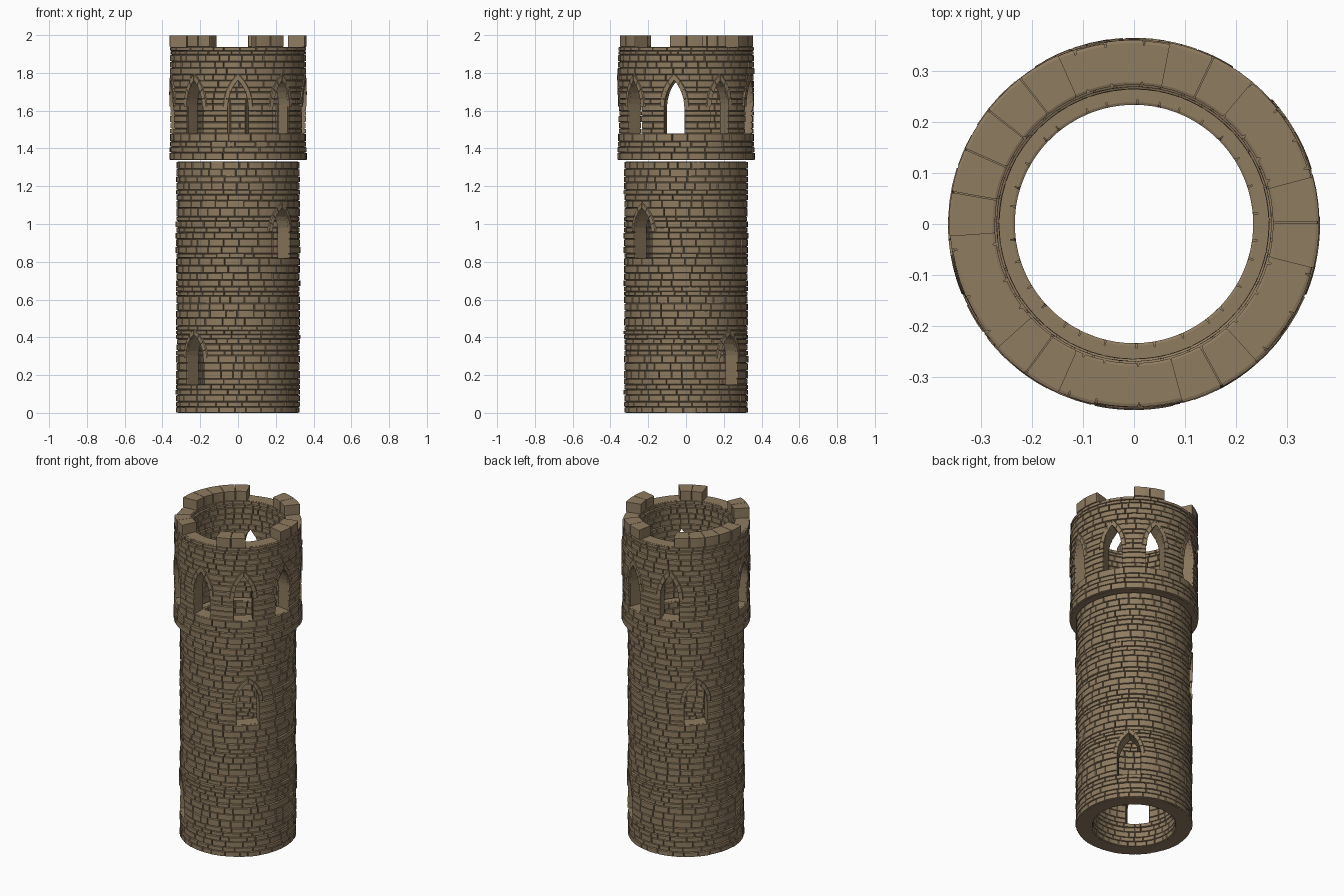
import bpy, math, random

if "Cube" in bpy.data.objects:
    bpy.data.objects.remove(bpy.data.objects["Cube"])
random.seed(4)
D = math.radians


def material(name, rgb):
    m = bpy.data.materials.new(name)
    m.diffuse_color = (*rgb, 1)
    m.use_nodes = True
    m.node_tree.nodes["Principled BSDF"].inputs["Base Color"].default_value = m.diffuse_color
    return m


STONE = material("brown stone", (0.275, 0.2, 0.118))


class Window:
    """Pointed opening facing angle c: sill, spring, apex heights, half width w."""
    def __init__(self, c, sill, spring, apex, w):
        self.c, self.sill, self.spring, self.apex, self.w = D(c), sill, spring, apex, w
        h = apex - spring
        self.R = (h * h + w * w) / (2 * w)

    def half(self, z):
        if z <= self.spring:
            return self.w
        return max(0, self.w - self.R + math.sqrt(max(0, self.R ** 2 - (z - self.spring) ** 2)))


class Part:
    """Collects blocks into one mesh object."""
    def __init__(self, name):
        self.name, self.v, self.f = name, [], []

    def block(self, layers, cols, point):
        """Closed block; point(layer, t, top) gives a corner, layers run inside to outside."""
        b, L = len(self.v), len(layers)
        for lay in layers:
            for j in range(cols + 1):
                for top in (0, 1):
                    self.v.append(point(lay, j / cols, top))
        i = lambda k, j, t: b + (k * (cols + 1) + j) * 2 + t
        for j in range(cols):
            self.f.append((i(0, j, 0), i(0, j, 1), i(0, j + 1, 1), i(0, j + 1, 0)))
            self.f.append((i(L-1, j, 0), i(L-1, j + 1, 0), i(L-1, j + 1, 1), i(L-1, j, 1)))
            for k in range(L - 1):
                self.f.append((i(k, j, 0), i(k, j + 1, 0), i(k + 1, j + 1, 0), i(k + 1, j, 0)))
                self.f.append((i(k, j, 1), i(k + 1, j, 1), i(k + 1, j + 1, 1), i(k, j + 1, 1)))
        for k in range(L - 1):
            self.f.append((i(k, 0, 0), i(k + 1, 0, 0), i(k + 1, 0, 1), i(k, 0, 1)))
            self.f.append((i(k, cols, 0), i(k, cols, 1), i(k + 1, cols, 1), i(k + 1, cols, 0)))

    def sector(self, left, right, z0, z1, layers, cols):
        """Curved brick between two (angle, side, window) edges."""
        def edge(e, r, z):
            return e[0] + (e[1] * math.asin(e[2].half(z) / r) if e[2] else 0)

        def point(lay, t, top):
            r, g = lay
            z = z1 - g if top else z0 + g
            a0, a1 = edge(left, r, z) + g / r, edge(right, r, z) - g / r
            if a1 < a0:
                a0 = a1 = (a0 + a1) / 2
            a = a0 + (a1 - a0) * t
            return (r * math.cos(a), r * math.sin(a), z)
        self.block(layers, cols, point)

    def finish(self):
        me = bpy.data.meshes.new(self.name)
        me.from_pydata(self.v, [], self.f)
        me.materials.append(STONE)
        me.update()
        bpy.context.collection.objects.link(bpy.data.objects.new(self.name, me))


def brick_layers(rin, rout):
    return [(rin, 0.003), (rin + 0.005, 0.001), (rout - 0.006, 0.001), (rout, 0.003)]


def heights(stops, lo, hi):
    """Uneven course heights that land on every stop."""
    out = [stops[0]]
    for a, b in zip(stops, stops[1:]):
        n = max(1, round((b - a) / ((lo + hi) / 2)))
        w = [random.uniform(lo, hi) for _ in range(n)]
        for k in range(n):
            out.append(a + (b - a) * sum(w[:k + 1]) / sum(w))
    return out


def wall(name, zs, rin, rout, windows, length):
    bricks, core = Part(name + "_bricks"), Part(name + "_mortar")
    for z0, z1 in zip(zs, zs[1:]):
        ro, ri = rout + random.uniform(-0.003, 0.001), rin + random.uniform(-0.002, 0.003)
        ws = sorted((w for w in windows if w.sill < z1 - 1e-4 and w.apex > z0 + 1e-4), key=lambda w: w.c)
        if ws:
            spans = [((a.c, 1, a), (b.c + (math.tau if n == len(ws) - 1 else 0), -1, b))
                     for n, (a, b) in enumerate(zip(ws, ws[1:] + ws[:1]))]
        else:
            s = random.uniform(0, 1)
            spans = [((s, 0, None), (s + math.tau, 0, None))]
        for left, right in spans:
            ang = [e[0] + (e[1] * math.asin(e[2].half(z0) / ri) if e[2] else 0) for e in (left, right)]
            n = max(1, round((ang[1] - ang[0]) * ro / (length * random.uniform(0.85, 1.15))))
            step = (ang[1] - ang[0]) / n
            edges = [left] + [(ang[0] + step * (k + random.uniform(-0.25, 0.25)), 0, None)
                              for k in range(1, n)] + [right]
            for a, b in zip(edges, edges[1:]):
                bricks.sector(a, b, z0, z1, brick_layers(ri, ro + random.uniform(-0.002, 0.002)), 3)
            core.sector(left, right, z0, z1, [(rin + 0.009, 0), (rout - 0.01, 0)], max(4, int(step * n * 9)))
    bricks.finish()
    core.finish()


def hoods(name, windows, rout, thick):
    """Arch stones round the pointed heads, almost flush with the wall."""
    p = Part(name)
    for w in windows:
        for side in (-1, 1):
            n = 4
            for k in range(n):
                def point(lay, t, top):
                    r, g = lay
                    rho = w.R + (thick - g if top else g * 0.3)
                    tmax = math.acos((w.R - w.w) / rho)
                    f = (k + 0.03 + 0.94 * t) / n
                    u = side * max(0, w.w - w.R + rho * math.cos(tmax * f))
                    a = w.c + math.asin(u / r)
                    return (r * math.cos(a), r * math.sin(a), w.spring + rho * math.sin(tmax * f))
                p.block([(rout - 0.05, 0), (rout, 0), (rout + 0.004, 0.003)], 2, point)
    p.finish()


# Shaft with two low and two high lancet windows
low = [Window(c, 0.15, 0.29, 0.415, 0.064) for c in (45, 225)]
high = [Window(c, 0.82, 0.96, 1.085, 0.064) for c in (135, 315)]
wall("shaft", heights([0, 0.15, 0.415, 0.82, 1.085, 1.33], 0.02, 0.046), 0.235, 0.328, low + high, 0.075)
hoods("shaft_window_arches", low + high, 0.328, 0.024)

# Overhanging ring under the gallery
wall("corbel_ring", [1.338, 1.378, 1.408, 1.436, 1.48], 0.265, 0.362, [], 0.085)

# Gallery with eight lancet openings on nine bays, one bay solid
gallery = [Window(-90 + 40 * k, 1.48, 1.62, 1.76, 0.053) for k in range(9) if k != 6]
wall("gallery", heights([1.48, 1.76, 1.938], 0.02, 0.04), 0.27, 0.36, gallery, 0.075)
hoods("gallery_arches", gallery, 0.36, 0.026)

# Uneven battlements
merlons = Part("battlements")
for a0, a1 in ((-75, -48), (-14, 15), (50, 79), (114, 184), (222, 246)):
    n = max(2, round((a1 - a0) / 14))
    for k in range(n):
        merlons.sector((D(a0 + (a1 - a0) * k / n), 0, None), (D(a0 + (a1 - a0) * (k + 1) / n), 0, None),
                       1.936, 2.0, brick_layers(0.272, 0.362), 3)
merlons.finish()
